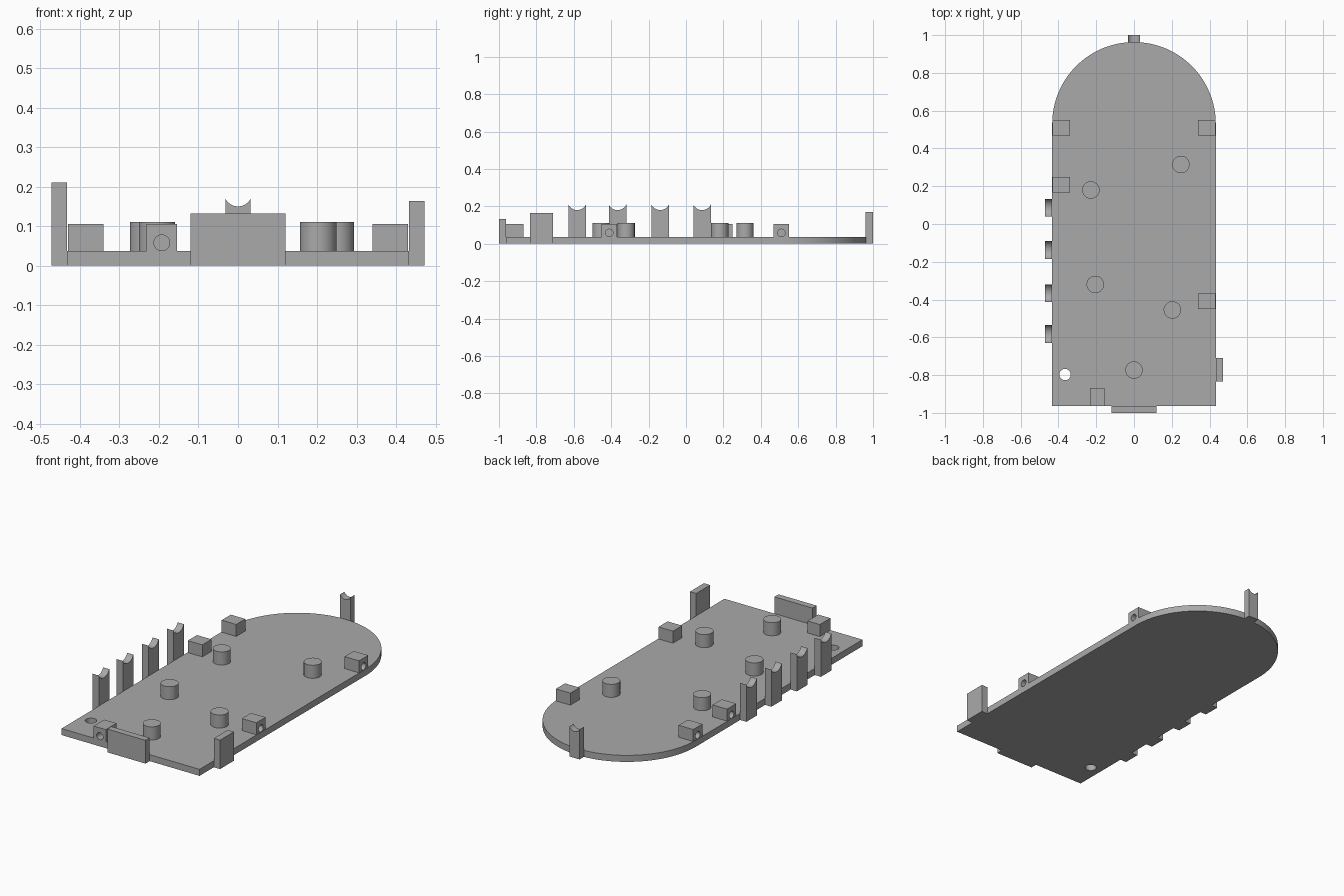
import bpy
import bmesh
from math import pi, sin, cos, atan2
from mathutils import Matrix, Vector

default = bpy.data.objects.get("Cube")
if default:
    bpy.data.objects.remove(default, do_unlink=True)

grey = bpy.data.materials.new("plain_grey")
grey.use_nodes = True
colour = (0.4, 0.4, 0.4, 1)
grey.diffuse_color = colour
grey.node_tree.nodes["Principled BSDF"].inputs["Base Color"].default_value = colour

THICK, HALF_W, END = 0.037, 0.433, 0.963


def prism(name, outline, direction):
    """Extrude a closed outline of 3D points along a direction."""
    bm = bmesh.new()
    face = bm.faces.new([bm.verts.new(p) for p in outline])
    new = bmesh.ops.extrude_face_region(bm, geom=[face])["geom"]
    bmesh.ops.translate(bm, vec=Vector(direction),
                        verts=[v for v in new if isinstance(v, bmesh.types.BMVert)])
    bmesh.ops.recalc_face_normals(bm, faces=bm.faces)
    mesh = bpy.data.meshes.new(name)
    bm.to_mesh(mesh)
    bm.free()
    mesh.materials.append(grey)
    obj = bpy.data.objects.new(name, mesh)
    bpy.context.collection.objects.link(obj)
    return obj


def box(name, x0, x1, y0, y1, z0, z1):
    return prism(name, [(x0, y0, z0), (x1, y0, z0), (x1, y1, z0), (x0, y1, z0)],
                 (0, 0, z1 - z0))


def rod(name, start, direction, radius, sides=40):
    d = Vector(direction)
    turn = d.to_track_quat("Z", "Y").to_matrix().to_4x4()
    place = Matrix.Translation(start) @ turn
    ring = [place @ Vector((radius * cos(2 * pi * i / sides),
                            radius * sin(2 * pi * i / sides), 0)) for i in range(sides)]
    return prism(name, ring, d)


def drill(obj, cutter):
    mod = obj.modifiers.new("hole", "BOOLEAN")
    mod.operation = "DIFFERENCE"
    mod.solver = "EXACT"
    mod.object = cutter
    bpy.context.view_layer.objects.active = obj
    bpy.ops.object.modifier_apply(modifier=mod.name)
    bpy.data.objects.remove(cutter, do_unlink=True)


def smooth(obj):
    bpy.ops.object.select_all(action="DESELECT")
    obj.select_set(True)
    bpy.context.view_layer.objects.active = obj
    bpy.ops.object.shade_smooth_by_angle(angle=pi / 6)


def notched_post(name, origin, across, direction, half, height, dip):
    """Upright post whose top is scooped by an arc running corner to corner."""
    o, a, up = Vector(origin), Vector(across), Vector((0, 0, 1))
    radius = (half ** 2 + dip ** 2) / (2 * dip)
    centre = height - dip + radius
    sweep = atan2(half, centre - height)
    outline = [o - a * half, o + a * half]
    for i in range(25):
        t = sweep * (1 - i / 12)
        outline.append(o + a * radius * sin(t) + up * (centre - radius * cos(t)))
    smooth(prism(name, outline, direction))


# Base plate with a rounded back end and a drilled corner
arc_y = END - HALF_W
outline = [(-HALF_W, -END, 0), (HALF_W, -END, 0)]
outline += [(HALF_W * cos(pi * i / 64), arc_y + HALF_W * sin(pi * i / 64), 0)
            for i in range(65)]
plate = prism("base_plate", outline, (0, 0, THICK))
drill(plate, rod("cutter", (-0.365, -0.797, -0.1), (0, 0, 0.3), 0.03))
smooth(plate)

# Round standoffs
for x, y in [(-0.228, 0.18), (0.248, 0.315), (-0.205, -0.32), (0.203, -0.455), (0, -0.773)]:
    smooth(rod("standoff", (x, y, THICK), (0, 0, 0.074), 0.046))

# Side screw blocks, each with a blind hole in the outer face
for side, y in [(-1, 0.51), (1, 0.51), (-1, 0.207), (1, -0.41)]:
    xs = sorted((side * 0.34, side * (HALF_W - 0.002)))
    block = box("side_screw_block", *xs, y - 0.041, y + 0.041, THICK, 0.105)
    drill(block, rod("cutter", (side * 0.5, y, 0.058), (-side * 0.12, 0, 0), 0.02))
    smooth(block)

# Front screw block
block = box("front_screw_block", -0.232, -0.155, -END, -0.868, THICK, 0.105)
drill(block, rod("cutter", (-0.193, -1.03, 0.058), (0, 0.12, 0), 0.02))
smooth(block)

# Flat tabs on the front and left edges
box("front_tab", -0.12, 0.12, -1, -END, 0, 0.132)
box("left_tab", HALF_W, 0.472, -0.835, -0.71, 0, 0.164)

# Scooped posts along the right edge and at the back
for y in (0.086, -0.138, -0.366, -0.582):
    notched_post("right_post", (-HALF_W, y, 0), (0, 1, 0), (-0.039, 0, 0), 0.047, 0.21, 0.03)
notched_post("back_post", (0, END - 0.002, 0), (1, 0, 0), (0, 0.039, 0), 0.032, 0.17, 0.02)
